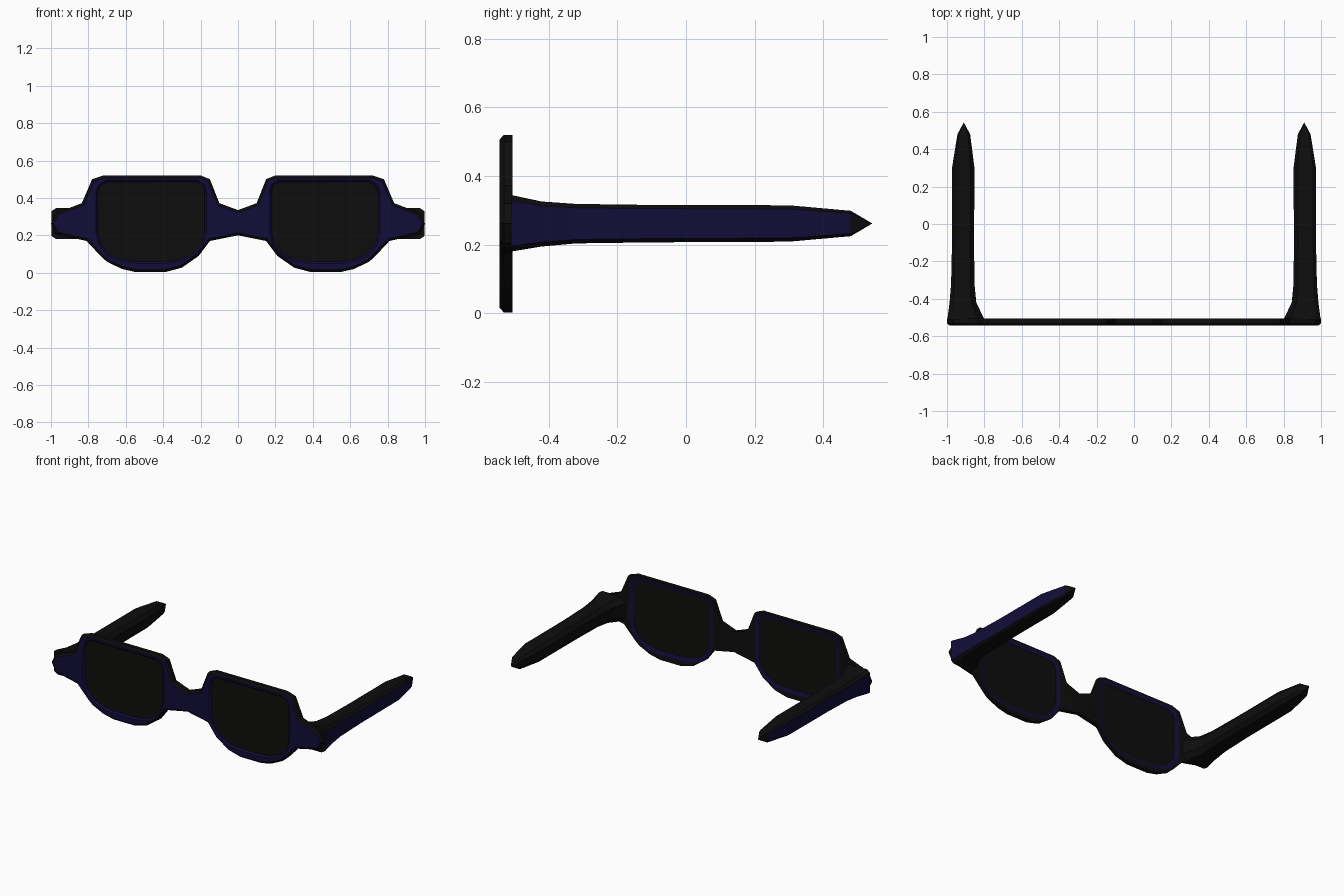
import bpy, bmesh, math
from mathutils import Vector

if "Cube" in bpy.data.objects:
    bpy.data.objects.remove(bpy.data.objects["Cube"])


def material(name, rgb):
    m = bpy.data.materials.new(name)
    m.diffuse_color = (*rgb, 1)
    m.use_nodes = True
    m.node_tree.nodes["Principled BSDF"].inputs["Base Color"].default_value = m.diffuse_color
    return m


NAVY = material("navy frame", (0.0055, 0.004, 0.040))
BLACK = material("black trim", (0.004, 0.004, 0.004))
LENS = material("dark lens", (0.0042, 0.0042, 0.004))


def finish(bm, name, mats):
    bmesh.ops.recalc_face_normals(bm, faces=bm.faces)
    me = bpy.data.meshes.new(name)
    bm.to_mesh(me)
    bm.free()
    ob = bpy.data.objects.new(name, me)
    bpy.context.collection.objects.link(ob)
    for m in mats:
        me.materials.append(m)
    bpy.ops.object.select_all(action='DESELECT')
    ob.select_set(True)
    bpy.context.view_layer.objects.active = ob
    bpy.ops.object.shade_smooth_by_angle(angle=math.radians(30))
    return ob


def grow(pts, d):
    """Offset a clockwise outline outwards by d."""
    out = []
    for i, p in enumerate(pts):
        p = Vector(p)
        a = (p - Vector(pts[i - 1])).normalized()
        b = (Vector(pts[(i + 1) % len(pts)]) - p).normalized()
        n = Vector((-a.y, a.x)) + Vector((-b.y, b.x))
        n.normalize()
        k = max(0.6, n.dot(Vector((-a.y, a.x))))
        out.append(tuple(p + n * d / k))
    return out


def ring(bm, pts, y):
    return [bm.verts.new((x, y, z)) for x, z in pts]


def bridge(bm, a, b, mat=0):
    for i in range(len(a)):
        f = bm.faces.new((a[i - 1], a[i], b[i], b[i - 1]))
        f.material_index = mat


def fill(bm, loops, mat):
    edges = []
    for l in loops:
        for i in range(len(l)):
            e = bm.edges.get((l[i - 1], l[i])) or bm.edges.new((l[i - 1], l[i]))
            edges.append(e)
    res = bmesh.ops.triangle_fill(bm, edges=edges, use_beauty=True, normal=(0, -1, 0))
    for f in res["geom"]:
        if isinstance(f, bmesh.types.BMFace):
            f.material_index = mat


# Outlines in x, z, clockwise seen from the front
half = [(0, .335), (.10, .372), (.15, .50), (.20, .52), (.72, .52), (.78, .50),
        (.835, .372), (.97, .32), (1, .262), (.97, .205), (.81, .17), (.735, .09),
        (.70, .058), (.62, .02), (.545, .003), (.39, .003), (.30, .027), (.21, .09),
        (.15, .17), (0, .20)]
outer = half + [(-x, z) for x, z in reversed(half[1:-1])]
hole_r = [(.178, .43), (.188, .465), (.22, .485), (.70, .485), (.735, .465), (.75, .43),
          (.75, .22), (.735, .155), (.69, .10), (.62, .07), (.545, .06), (.39, .06),
          (.31, .07), (.24, .10), (.195, .155), (.178, .22)]
hole_l = [(-x, z) for x, z in reversed(hole_r)]

# Front frame: rounded outer edge, two lens openings
bm = bmesh.new()
back = ring(bm, outer, -.505)
mid = ring(bm, outer, -.531)
front = ring(bm, grow(outer, -.013), -.543)
bridge(bm, back, mid, 1)
bridge(bm, mid, front, 1)
front_loops, back_loops = [front], [back]
for hole in (hole_r, hole_l):
    f_lip = ring(bm, grow(hole, .01), -.543)
    f_in = ring(bm, hole, -.533)
    b_in = ring(bm, hole, -.513)
    b_lip = ring(bm, grow(hole, .024), -.505)
    bridge(bm, f_lip, f_in)
    bridge(bm, f_in, b_in)
    bridge(bm, b_in, b_lip)
    front_loops.append(f_lip)
    back_loops.append(b_lip)
fill(bm, front_loops, 0)
fill(bm, back_loops, 1)
finish(bm, "front_frame", [NAVY, BLACK])

# Lenses: thin dark plates in the openings
for side, hole in (("right", hole_r), ("left", hole_l)):
    bm = bmesh.new()
    a, b = ring(bm, hole, -.531), ring(bm, hole, -.515)
    bm.faces.new(a)
    bm.faces.new(b)
    bridge(bm, a, b)
    finish(bm, side + "_lens", [LENS])

# Temples: lofted eight-sided arms, y, x min, x max, z min, z max
stations = [(-.51, .80, .998, .18, .345), (-.42, .843, .986, .195, .326),
            (-.32, .853, .978, .204, .319), (-.1, .855, .973, .207, .316),
            (.30, .853, .973, .209, .315), (.48, .876, .944, .225, .299)]
section = [(1, .8), (.75, 1), (-.65, 1), (-1, .55),
           (-1, -.55), (-.65, -1), (.75, -1), (1, -.8)]
for side, s in (("right", 1), ("left", -1)):
    bm = bmesh.new()
    prev = None
    for y, x0, x1, z0, z1 in stations:
        cx, cz, rx, rz = (x0 + x1) / 2, (z0 + z1) / 2, (x1 - x0) / 2, (z1 - z0) / 2
        cur = ring(bm, [(s * (cx + u * rx), cz + v * rz) for u, v in section], y)
        if prev:
            bridge(bm, prev, cur, 1)
        else:
            bm.faces.new(cur).material_index = 1
        prev = cur
    tip = bm.verts.new((s * .91, .543, .262))
    for i in range(8):
        bm.faces.new((prev[i - 1], prev[i], tip)).material_index = 1
    # outer side is navy
    bmesh.ops.recalc_face_normals(bm, faces=bm.faces)
    for f in bm.faces:
        if f.normal.x * s > .9 and f.calc_center_median().y < .45:
            f.material_index = 0
    finish(bm, side + "_temple", [NAVY, BLACK])
